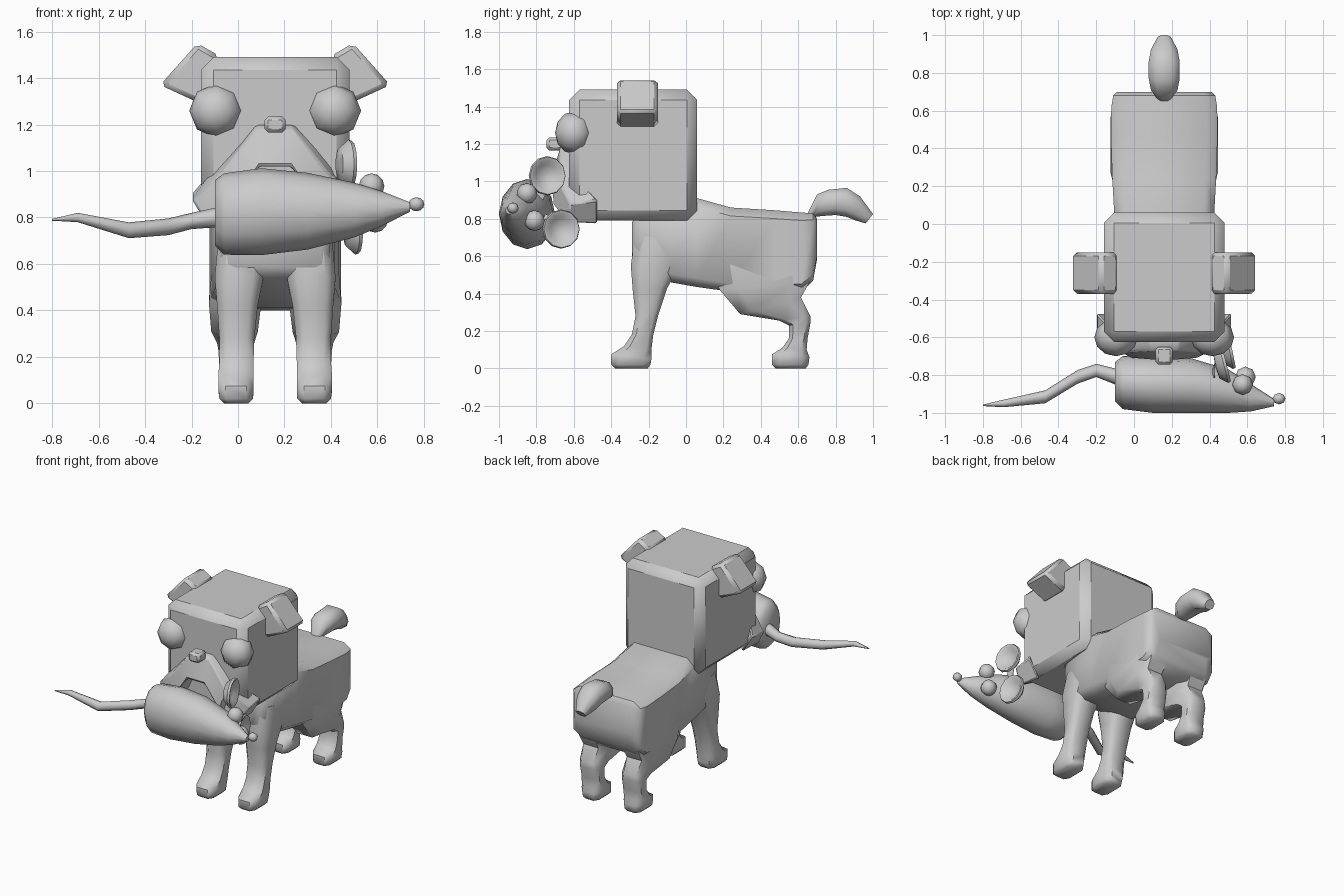
import bpy, bmesh, math
from mathutils import Vector, Matrix

CX = 0.16  # dog's plane of symmetry
grey = bpy.data.materials.new("plain grey")
grey.diffuse_color = (0.6, 0.6, 0.6, 1)


def finish(name, bm, angle=50, bevel=0):
    bmesh.ops.recalc_face_normals(bm, faces=bm.faces)
    me = bpy.data.meshes.new(name)
    bm.to_mesh(me)
    bm.free()
    me.materials.append(grey)
    ob = bpy.data.objects.new(name, me)
    bpy.context.collection.objects.link(ob)
    if bevel:
        mod = ob.modifiers.new("bevel", 'BEVEL')
        mod.width, mod.segments = bevel, 1
    bpy.ops.object.select_all(action='DESELECT')
    ob.select_set(True)
    bpy.context.view_layer.objects.active = ob
    bpy.ops.object.shade_smooth_by_angle(angle=math.radians(angle))
    return ob


def loft(name, rings, angle=50, bevel=0, caps=True):
    bm = bmesh.new()
    vs = [[bm.verts.new(p) for p in r] for r in rings]
    n = len(vs[0])
    for a, b in zip(vs, vs[1:]):
        for i in range(n):
            bm.faces.new((a[i], a[(i + 1) % n], b[(i + 1) % n], b[i]))
    if caps:
        bm.faces.new(vs[0])
        bm.faces.new(vs[-1])
    return finish(name, bm, angle, bevel)


def slab_ring(p, q, x0, x1, c=0.2):
    """Chamfered rectangle between side-profile points p and q, (y, z)."""
    st = [(c, 0), (1 - c, 0), (1, c), (1, 1 - c), (1 - c, 1), (c, 1), (0, 1 - c), (0, c)]
    return [(x0 + (x1 - x0) * s, p[0] + (q[0] - p[0]) * t, p[1] + (q[1] - p[1]) * t)
            for s, t in st]


def oval_ring(x, y, z, ry, rz, n=12):
    return [(x, y + ry * math.cos(2 * math.pi * i / n), z + rz * math.sin(2 * math.pi * i / n))
            for i in range(n)]


def flip(rings):
    return [[(2 * CX - x, y, z) for x, y, z in r] for r in rings]


def pair(name, rings, **kw):
    loft(name + "_left", rings, **kw)
    loft(name + "_right", flip(rings), **kw)


def ball(name, loc, scale, seg=8, rings=6, rot=0):
    bm = bmesh.new()
    bmesh.ops.create_uvsphere(bm, u_segments=seg, v_segments=rings, radius=1)
    bm.transform(Matrix.Translation(loc) @ Matrix.Rotation(rot, 4, 'X')
                 @ Matrix.Diagonal((*scale, 1)))
    finish(name, bm, 60)


def box(name, lo, hi, bevel):
    lo, hi = Vector(lo), Vector(hi)
    bm = bmesh.new()
    bmesh.ops.create_cube(bm, size=1)
    bm.transform(Matrix.Translation((lo + hi) / 2) @ Matrix.Diagonal((*(hi - lo), 1)))
    return finish(name, bm, 50, bevel)


# torso: y, bottom z, top z, half width
body = [(-0.29, 0.58, 0.78, 0.20), (-0.25, 0.54, 0.84, 0.235), (-0.08, 0.46, 0.90, 0.255),
        (0.06, 0.435, 0.91, 0.265), (0.24, 0.41, 0.86, 0.275), (0.48, 0.40, 0.845, 0.283),
        (0.62, 0.41, 0.833, 0.28), (0.68, 0.47, 0.83, 0.27), (0.70, 0.58, 0.80, 0.25)]
loft("body", [slab_ring((y, b), (y, t), CX - w, CX + w, 0.1) for y, b, t, w in body])

# front legs: front point, back point, outer x, inner x
fore = [((-0.27, 0.72), (0.02, 0.66), -0.085, 0.12), ((-0.295, 0.55), (-0.05, 0.52), -0.10, 0.11),
        ((-0.285, 0.42), (-0.10, 0.43), -0.09, 0.085), ((-0.27, 0.28), (-0.15, 0.28), -0.08, 0.07),
        ((-0.29, 0.18), (-0.175, 0.18), -0.08, 0.067), ((-0.33, 0.12), (-0.185, 0.10), -0.085, 0.067),
        ((-0.40, 0.075), (-0.185, 0.05), -0.085, 0.067), ((-0.40, 0.02), (-0.19, 0.02), -0.08, 0.065),
        ((-0.38, 0), (-0.205, 0), -0.06, 0.045)]
pair("front_leg", [slab_ring(*r) for r in fore])

# hind legs
hind = [((0.12, 0.55), (0.69, 0.58), -0.115, 0.10), ((0.18, 0.42), (0.66, 0.46), -0.125, 0.10),
        ((0.29, 0.29), (0.615, 0.38), -0.115, 0.085), ((0.50, 0.255), (0.665, 0.28), -0.09, 0.07),
        ((0.55, 0.23), (0.665, 0.24), -0.085, 0.067), ((0.55, 0.16), (0.65, 0.16), -0.08, 0.065),
        ((0.515, 0.11), (0.645, 0.10), -0.085, 0.067), ((0.46, 0.075), (0.66, 0.06), -0.085, 0.067),
        ((0.46, 0.02), (0.655, 0.02), -0.08, 0.065), ((0.48, 0), (0.64, 0), -0.06, 0.045)]
pair("hind_leg", [slab_ring(*r) for r in hind])

# stubby tail: bottom point, top point, half width
tail = [((0.69, 0.81), (0.65, 0.83), 0.035), ((0.73, 0.815), (0.70, 0.93), 0.07),
        ((0.80, 0.82), (0.76, 0.955), 0.082), ((0.86, 0.81), (0.86, 0.965), 0.082),
        ((0.91, 0.79), (0.93, 0.92), 0.07), ((0.96, 0.775), (1.0, 0.825), 0.035)]
loft("tail", [slab_ring(p, q, CX - w, CX + w, 0.25) for p, q, w in tail], 60)

# head and ears
box("head", (-0.16, -0.625, 0.79), (0.48, 0.06, 1.49), 0.055)
ear = [(-0.335, 1.37), (-0.175, 1.55), (-0.08, 1.495), (-0.15, 1.285)]
pair("ear", [[(x, y, z) for x, z in ear] for y in (-0.37, -0.15)], bevel=0.02)

# eyes
for side, x in (("left", -0.095), ("right", 0.415)):
    ball("eye_" + side, (x, -0.60, 1.26), (0.115, 0.115, 0.1), rot=math.pi / 2)

# muzzle: drooping arch with jowls, half of it mirrored across the middle
half = [[(0.52, -0.47, 0.90), (0.52, -0.62, 0.88), (0.46, -0.64, 0.78), (0.44, -0.47, 0.77)],
        [(0.42, -0.58, 1.02), (0.38, -0.68, 1.0), (0.33, -0.71, 0.87), (0.30, -0.58, 0.86)],
        [(0.245, -0.59, 1.205), (0.235, -0.67, 1.19), (0.23, -0.72, 1.02), (0.23, -0.58, 1.02)]]
loft("muzzle", half + flip(half)[::-1], 50, 0.01)
box("nose", (0.115, -0.745, 1.165), (0.205, -0.65, 1.235), 0.015)

# mouse: x, y, z, y radius, z radius
mouse = [(-0.10, -0.835, 0.82, 0.105, 0.14), (-0.06, -0.84, 0.815, 0.14, 0.175),
         (0.10, -0.85, 0.825, 0.15, 0.187), (0.30, -0.855, 0.827, 0.145, 0.165),
         (0.50, -0.885, 0.832, 0.115, 0.118), (0.62, -0.92, 0.838, 0.072, 0.075),
         (0.74, -0.945, 0.845, 0.02, 0.02)]
loft("mouse_body", [oval_ring(*r) for r in mouse], 60)
ball("mouse_nose", (0.768, -0.925, 0.857), (0.034, 0.03, 0.03))
ball("mouse_eye_top", (0.575, -0.85, 0.935), (0.055, 0.055, 0.055))
ball("mouse_eye_bottom", (0.59, -0.81, 0.79), (0.055, 0.055, 0.055))
mtail = [(-0.06, -0.82, 0.805, 0.045), (-0.20, -0.775, 0.785, 0.035), (-0.30, -0.81, 0.76, 0.036),
         (-0.47, -0.915, 0.745, 0.034), (-0.69, -0.95, 0.80, 0.02), (-0.80, -0.96, 0.79, 0.004)]
loft("mouse_tail", [oval_ring(x, y, z, r, r, 8) for x, y, z, r in mtail], 60)

# mouse ears: shallow cups facing along the snout, (radius, height)
cup = [(0.01, -0.035), (0.07, -0.03), (0.105, 0.01), (0.10, 0.025), (0.085, 0.022),
       (0.06, -0.005), (0.01, -0.015)]
for name, loc, yaw in (("mouse_ear_top", (0.465, -0.745, 1.03), 0.25),
                       ("mouse_ear_bottom", (0.495, -0.67, 0.745), 0.2)):
    m = Matrix.Translation(loc) @ Matrix.Rotation(yaw, 4, 'Z')
    loft(name, [[m @ Vector(p) for p in oval_ring(h, 0, 0, r * 0.97, r)] for r, h in cup], 45)
    # stalk joining the ear to the mouse
    a, b = Vector(loc) - Vector((0.02, 0, 0)), Vector((0.40, -0.83, 0.83))
    loft(name + "_root", [oval_ring(*a.lerp(b, t), 0.035, 0.035, 8) for t in (0.35, 0.9)], 60)
